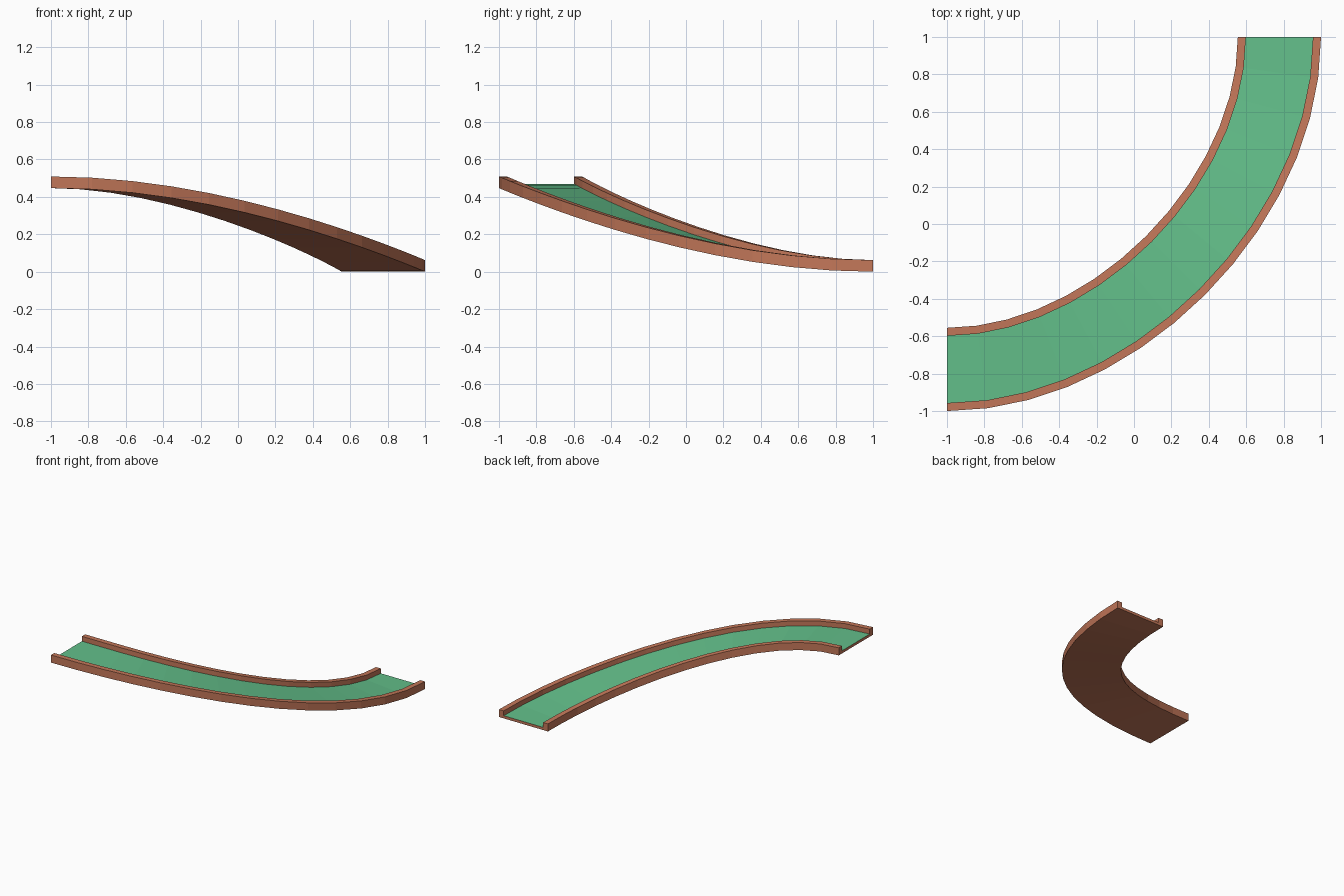
import bpy, bmesh, math
from mathutils import Vector

if "Cube" in bpy.data.objects:
    bpy.data.objects.remove(bpy.data.objects["Cube"])


def srgb(r, g, b):
    def lin(c):
        c /= 255
        return c / 12.92 if c <= 0.04045 else ((c + 0.055) / 1.055) ** 2.4
    return (lin(r), lin(g), lin(b), 1)


def material(name, colour):
    m = bpy.data.materials.new(name)
    m.diffuse_color = colour
    m.use_nodes = True
    m.node_tree.nodes["Principled BSDF"].inputs["Base Color"].default_value = m.diffuse_color
    return m


wood = material("wood_brown", srgb(195, 119, 89))
felt = material("felt_green", srgb(99, 191, 138))

SEGMENTS = 14
RADIUS = 1.7775      # centre line distance from the corner (-1, 1)
HALF = 0.2225        # half the track width
LIP = 0.043          # side wall thickness
DROP = 0.447         # height difference between the ends
FLOOR, TOP = 0.022, 0.062

# U-shaped cross-section: (offset outwards, height); edge 4-5 is the playing floor
i = HALF - LIP
profile = [(-HALF, 0), (HALF, 0), (HALF, TOP), (i, TOP), (i, FLOOR),
           (-i, FLOOR), (-i, TOP), (-HALF, TOP)]
FLOOR_EDGE = 4


def station(t):
    """Centre point and outward normal of the curved, descending path."""
    u = 1 - t
    p = Vector((-1 + RADIUS * (1.5 * t - 0.5 * t ** 3),
                1 - RADIUS * (1.5 * u - 0.5 * u ** 3),
                DROP * (1 - 3 * t * t + 2 * t ** 3)))
    n = Vector((1 - u * u, -(1 - t * t), 0)).normalized()
    return p, n


# Sweep the section along the path
bm = bmesh.new()
rings = []
for s in range(SEGMENTS + 1):
    p, n = station(s / SEGMENTS)
    rings.append([bm.verts.new(p + n * o + Vector((0, 0, h))) for o, h in profile])

count = len(profile)
for a, b in zip(rings, rings[1:]):
    for k in range(count):
        j = (k + 1) % count
        f = bm.faces.new((a[k], a[j], b[j], b[k]))
        f.material_index = 1 if k == FLOOR_EDGE else 0

# End caps: floor slab and two walls at each end
for r in (rings[0], rings[-1]):
    bm.faces.new(r)

bmesh.ops.recalc_face_normals(bm, faces=bm.faces)
mesh = bpy.data.meshes.new("curved_ramp_track")
bm.to_mesh(mesh)
bm.free()
mesh.materials.append(wood)
mesh.materials.append(felt)
bpy.context.collection.objects.link(bpy.data.objects.new("curved_ramp_track", mesh))
